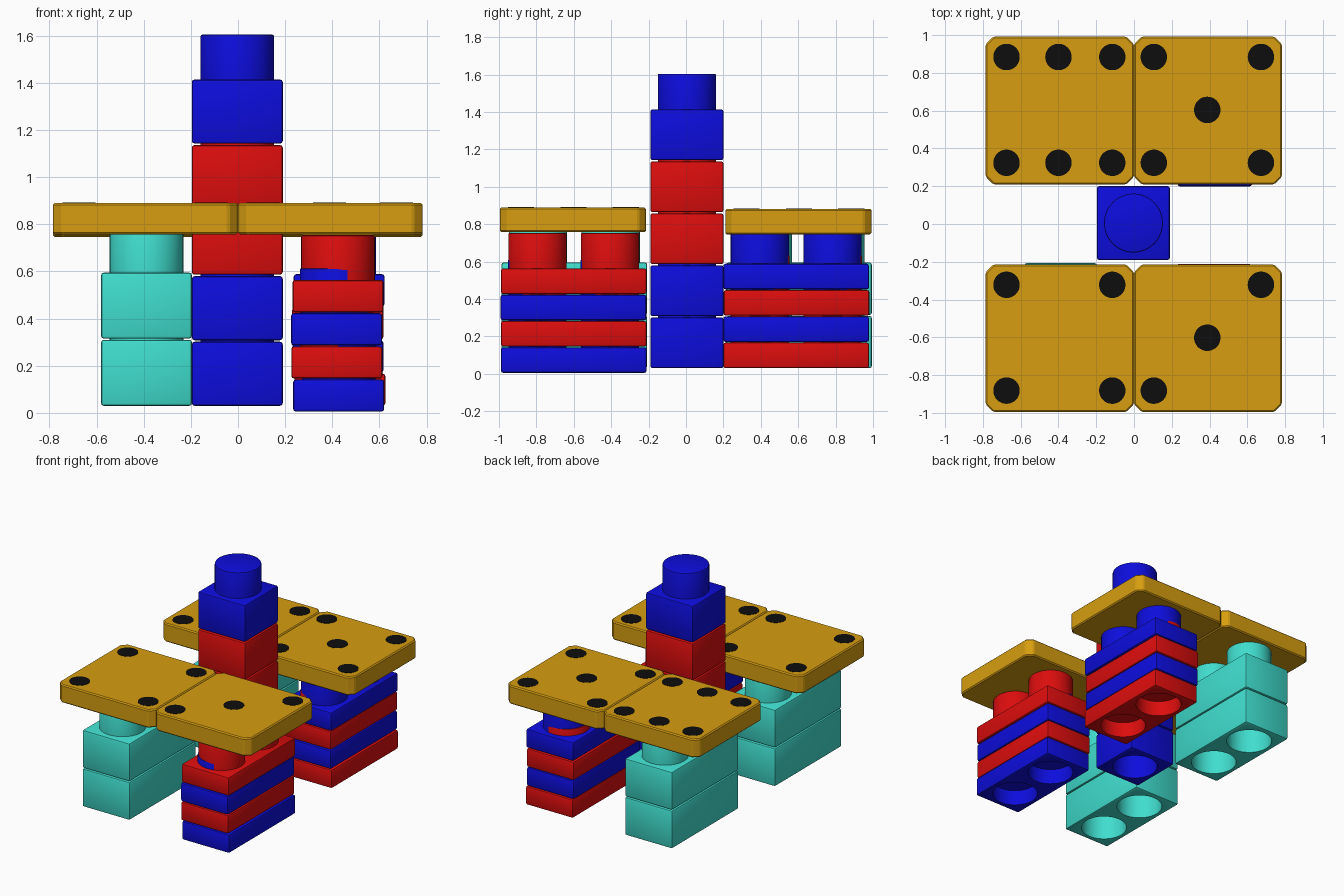
import bpy, bmesh, math
from mathutils import Matrix

if "Cube" in bpy.data.objects:
    bpy.data.objects.remove(bpy.data.objects["Cube"])

COLORS = {
    "blue": (0.004, 0.004, 0.72, 1),
    "red": (0.72, 0.004, 0.004, 1),
    "turquoise": (0.051, 0.73, 0.62, 1),
    "gold": (0.68, 0.34, 0.005, 1),
    "black": (0.004, 0.004, 0.004, 1),
}
MATS = {}
for key, rgba in COLORS.items():
    MATS[key] = bpy.data.materials.new(key)
    MATS[key].diffuse_color = rgba

STUD_R, STUD_H, UNIT = 0.156, 0.19, 0.388


def finish(bm, name):
    bmesh.ops.recalc_face_normals(bm, faces=bm.faces)
    me = bpy.data.meshes.new(name)
    bm.to_mesh(me)
    bm.free()
    return me


def add_object(name, me, loc, color=None):
    ob = bpy.data.objects.new(name, me)
    ob.location = loc
    bpy.context.collection.objects.link(ob)
    if color:
        me.materials.clear()
        me.materials.append(MATS[color])
    return ob


def cylinder(bm, r, z0, z1, y):
    mat = Matrix.Translation((0, y, (z0 + z1) / 2))
    return bmesh.ops.create_cone(bm, cap_ends=True, segments=48, radius1=r,
                                 radius2=r, depth=z1 - z0, matrix=mat)["verts"]


def brick_template(studs, h, hole):
    """Rounded block, round sockets underneath, studs on top; base at z = 0."""
    ys = [(i - (studs - 1) / 2) * UNIT for i in range(studs)]
    # body
    bm = bmesh.new()
    bmesh.ops.create_cube(bm, size=1)
    bmesh.ops.scale(bm, vec=(UNIT - 0.002, studs * UNIT + 0.003, h), verts=bm.verts)
    bmesh.ops.translate(bm, vec=(0, 0, h / 2), verts=bm.verts)
    bmesh.ops.bevel(bm, geom=bm.edges[:], offset=0.012, segments=2,
                    profile=0.5, affect='EDGES')
    body = add_object("body", finish(bm, "body"), (0, 0, 0))
    # sockets
    bm = bmesh.new()
    for y in ys:
        cylinder(bm, STUD_R + 0.002, -0.1, hole, y)
    cutter = add_object("cutter", finish(bm, "cutter"), (0, 0, 0))
    cutter.hide_render = True
    mod = body.modifiers.new("sockets", 'BOOLEAN')
    mod.operation, mod.object, mod.solver = 'DIFFERENCE', cutter, 'EXACT'
    dg = bpy.context.evaluated_depsgraph_get()
    cut = bpy.data.meshes.new_from_object(body.evaluated_get(dg))
    bpy.data.objects.remove(body)
    bpy.data.objects.remove(cutter)
    # studs
    bm = bmesh.new()
    for y in ys:
        cylinder(bm, STUD_R, h - 0.005, h + STUD_H, y)
    rim = [e for e in bm.edges if all(v.co.z > h + STUD_H - 0.001 for v in e.verts)]
    bmesh.ops.bevel(bm, geom=rim, offset=0.008, segments=2, profile=0.5, affect='EDGES')
    bmesh.ops.recalc_face_normals(bm, faces=bm.faces)
    bm.from_mesh(cut)
    me = bpy.data.meshes.new("template")
    bm.to_mesh(me)
    bm.free()
    me.polygons.foreach_set("use_smooth", [True] * len(me.polygons))
    me.set_sharp_from_angle(angle=math.radians(30))
    return me


CUBE = brick_template(1, 0.272, 0.19)
LONG = brick_template(2, 0.28, 0.19)
FLAT = brick_template(2, 0.137, 0.115)

# central tower
for i, c in enumerate(["blue", "blue", "red", "red", "blue"]):
    add_object(f"tower_block_{i + 1}", CUBE.copy(), (-0.003, 0.005, 0.03 + 0.278 * i), c)

# turquoise legs on the left
for side, y in (("front", -0.597), ("back", 0.604)):
    add_object(f"{side}_left_leg_lower", LONG.copy(), (-0.388, y, 0.03), "turquoise")
    add_object(f"{side}_left_leg_upper", LONG.copy(), (-0.388, y, 0.315), "turquoise")

# striped legs on the right, each layer slightly out of line
for side, x, y, z, dy, cols in (
        ("front", 0.423, -0.6, 0.005, -0.002, ("blue", "red")),
        ("back", 0.428, 0.589, 0.03, 0.002, ("red", "blue"))):
    for i, dx in enumerate((0.004, -0.004, -0.005, 0.001)):
        add_object(f"{side}_right_leg_layer_{i + 1}", FLAT.copy(),
                   (x + dx, y + (dy if i == 2 else 0), z + 0.1405 * i), cols[i % 2])


def slab(name, x0, x1, y0, y1, z0, z1, c=0.04):
    """Square tile with cut corners and softened edges."""
    bm = bmesh.new()
    pts = [(x0 + c, y0), (x1 - c, y0), (x1, y0 + c), (x1, y1 - c),
           (x1 - c, y1), (x0 + c, y1), (x0, y1 - c), (x0, y0 + c)]
    f = bm.faces.new([bm.verts.new((px, py, z0)) for px, py in pts])
    ext = bmesh.ops.extrude_face_region(bm, geom=[f])["geom"]
    bmesh.ops.translate(bm, vec=(0, 0, z1 - z0),
                        verts=[v for v in ext if isinstance(v, bmesh.types.BMVert)])
    bmesh.ops.recalc_face_normals(bm, faces=bm.faces)
    bmesh.ops.bevel(bm, geom=bm.edges[:], offset=0.008, segments=1, affect='EDGES')
    add_object(name, finish(bm, name), (0, 0, 0), "gold")


# table tops: two tiles each, with black spots
A, B, C, D, E, F = -0.675, -0.4, -0.115, 0.105, 0.388, 0.672
TOPS = {
    "front": (-0.995, -0.215, 0.757, 0.89,
              [(A, 1), (C, 1), (A, -1), (C, -1), (F, 1), (E, 0), (D, -1)]),
    "back": (0.21, 0.992, 0.746, 0.882,
             [(A, 1), (B, 1), (C, 1), (A, -1), (B, -1), (C, -1),
              (D, 1), (F, 1), (E, 0), (D, -1), (F, -1)]),
}
for side, (y0, y1, z0, z1, spots) in TOPS.items():
    slab(f"{side}_top_left_tile", -0.785, 0.0, y0, y1, z0, z1)
    slab(f"{side}_top_right_tile", 0.0, 0.783, y0, y1, z0, z1)
    for i, (x, row) in enumerate(spots):
        bm = bmesh.new()
        cylinder(bm, 0.07, -0.002, 0.002, 0)
        add_object(f"{side}_spot_{i + 1}", finish(bm, "spot"),
                   (x, (y0 + y1) / 2 + 0.28 * row + 0.003, z1), "black")

for me in (CUBE, LONG, FLAT):
    bpy.data.meshes.remove(me)

for m in bpy.data.materials:
    if m.users and not m.is_grease_pencil:
        m.use_nodes = True
        m.node_tree.nodes["Principled BSDF"].inputs["Base Color"].default_value = m.diffuse_color
